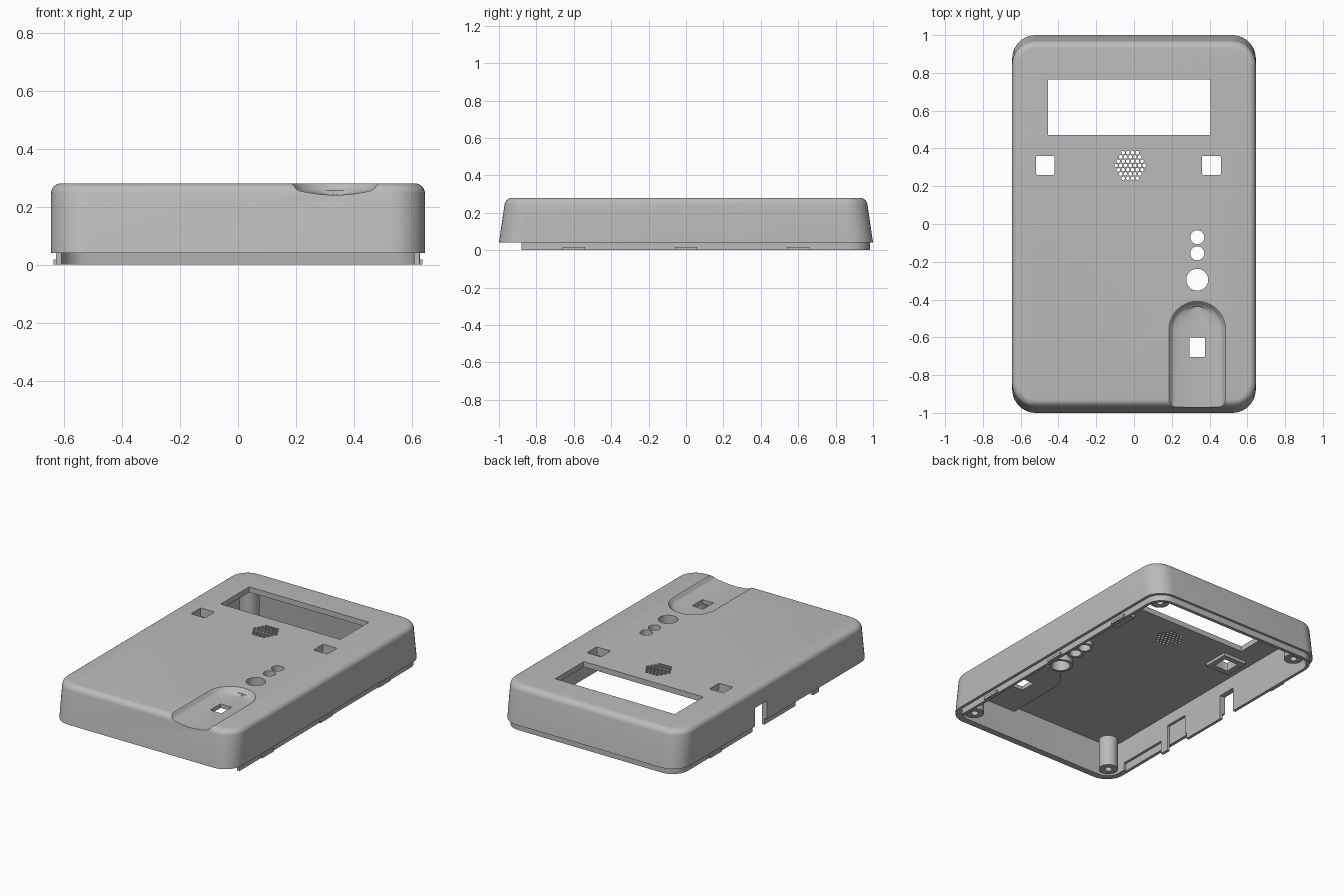
import bpy, bmesh, math
from mathutils import Matrix

cube = bpy.data.objects.get("Cube")
if cube:
    bpy.data.objects.remove(cube, do_unlink=True)

grey = bpy.data.materials.new("case grey")
grey.use_nodes = True
COLOR = (0.5, 0.5, 0.5, 1)
grey.diffuse_color = COLOR
grey.node_tree.nodes["Principled BSDF"].inputs["Base Color"].default_value = COLOR


def make(name, bm):
    bmesh.ops.recalc_face_normals(bm, faces=bm.faces)
    mesh = bpy.data.meshes.new(name)
    bm.to_mesh(mesh)
    bm.free()
    mesh.materials.append(grey)
    ob = bpy.data.objects.new(name, mesh)
    bpy.context.collection.objects.link(ob)
    return ob


def loft(name, rings, weld=False):
    """Skin a stack of equal-length point rings and cap both ends."""
    bm = bmesh.new()
    rows = [[bm.verts.new(p) for p in ring] for ring in rings]
    n = len(rows[0])
    for a, b in zip(rows, rows[1:]):
        for i in range(n):
            j = (i + 1) % n
            bm.faces.new((a[i], a[j], b[j], b[i]))
    bm.faces.new(rows[0])
    if weld:
        bmesh.ops.remove_doubles(bm, verts=bm.verts, dist=0.0001)
    else:
        bm.faces.new(rows[-1])
    return make(name, bm)


def rounded(hx, hy, r, z, steps=10):
    pts = []
    for k, (sx, sy) in enumerate(((1, 1), (-1, 1), (-1, -1), (1, -1))):
        for i in range(steps + 1):
            a = math.radians(90 * (k + i / steps))
            pts.append((sx * (hx - r) + r * math.cos(a),
                        sy * (hy - r) + r * math.sin(a), z))
    return pts


def box(x0, x1, y0, y1, z0, z1):
    bm = bmesh.new()
    m = Matrix.Translation(((x0 + x1) / 2, (y0 + y1) / 2, (z0 + z1) / 2))
    m = m @ Matrix.Diagonal((x1 - x0, y1 - y0, z1 - z0, 1))
    bmesh.ops.create_cube(bm, size=1, matrix=m)
    return make("box tool", bm)


def discs(centres, r, z0, z1, sides=32):
    bm = bmesh.new()
    for x, y in centres:
        bmesh.ops.create_cone(bm, cap_ends=True, segments=sides, radius1=r, radius2=r,
                              depth=z1 - z0,
                              matrix=Matrix.Translation((x, y, (z0 + z1) / 2)))
    return make("round tool", bm)


# Hollow case: outer skin, stepped lip and inner cavity in one loft
def skin(z, inset=0):
    return rounded(0.645 - inset, 1 - 0.035 * (z - 0.04) / 0.24 - inset, 0.125 - inset, z)


FILLET = 0.035
outer = []
for i in range(7):
    a = math.radians(90 - 15 * i)
    outer.append(skin(0.28 - FILLET * (1 - math.sin(a)), FILLET * (1 - math.cos(a))))
case = loft("case_shell", outer + [
    skin(0.04),
    rounded(0.627, 0.984, 0.11, 0.04), rounded(0.627, 0.984, 0.11, 0),
    rounded(0.608, 0.962, 0.09, 0), rounded(0.608, 0.932, 0.09, 0.245)])


def apply(tool, op):
    mod = case.modifiers.new(op, "BOOLEAN")
    mod.operation, mod.object, mod.solver = op, tool, "EXACT"
    bpy.context.view_layer.update()
    graph = bpy.context.evaluated_depsgraph_get()
    mesh = bpy.data.meshes.new_from_object(case.evaluated_get(graph))
    case.modifiers.clear()
    case.data = mesh
    bpy.data.objects.remove(tool, do_unlink=True)


def add(tool):
    apply(tool, "UNION")


def cut(tool):
    apply(tool, "DIFFERENCE")


# Finger groove outline: straight sides with a half-round inner end
GX, GY = 0.335, -0.56


def stadium(r, y_end, z, squeeze=1):
    arc = [(r * math.cos(math.pi * i / 24), GY + r * math.sin(math.pi * i / 24))
           for i in range(25)]
    pts = [(r, y_end)] + arc + [(-r, y_end)]
    return [(GX + x * squeeze, y, z) for x, y in pts]


# Lip is missing at the front and along part of the right wall
cut(box(-0.7, 0.7, -1.1, -0.88, -0.1, 0.04))
cut(box(-0.7, -0.55, -0.9, -0.47, -0.1, 0.04))
cut(box(-0.7, -0.55, -0.41, -0.23, -0.1, 0.04))

# Cable notch and inner wall pocket
cut(box(-0.7, -0.55, 0.09, 0.21, -0.1, 0.16))
cut(box(-0.625, -0.55, -0.41, -0.24, -0.1, 0.17))
cut(box(-0.625, -0.55, -0.82, -0.47, -0.1, 0.09))

# Snap clips on the lip
for x, y in ((1, -0.6), (1, 0), (1, 0.6), (-1, 0.6)):
    xs = sorted((x * 0.615, x * 0.636))
    add(box(*xs, y - 0.06, y + 0.06, 0.001, 0.018))

# Screw posts in the corners
posts = [(sx * 0.53, sy * 0.875) for sx in (-1, 1) for sy in (-1, 1)]
add(discs(posts, 0.058, 0.041, 0.262))
cut(discs(posts, 0.022, 0.0, 0.2, 20))

# Groove underside, button collars and indicator tubes
add(loft("groove underside", [stadium(0.17, -0.945, 0.215), stadium(0.17, -0.945, 0.262)]))
lamps = ((-0.07, 0.037, 0.215), (-0.155, 0.037, 0.215), (-0.295, 0.058, 0.19))
for y, r, z in lamps:
    add(discs([(GX, y)], r + 0.017, z, 0.261))
for x in (-0.47, 0.41):
    add(box(x - 0.085, x + 0.085, 0.225, 0.395, 0.225, 0.263))

# Finger groove with a gently dished floor
walls = [stadium(r, -1.1, z) for r, z in
         ((0.16, 0.3), (0.152, 0.281), (0.145, 0.276), (0.138, 0.266), (0.132, 0.259))]
floor = [stadium(0.125, -1.1, 0.24 + 0.015 * k * k, k) for k in (1, 0.8, 0.6, 0.4, 0.2, 0)]
cut(loft("groove tool", walls + floor, weld=True))

# Display window, button holes, sensor slot
cut(box(-0.455, 0.405, 0.472, 0.765, 0.1, 0.4))
for x in (-0.47, 0.41):
    hole = [[(x + px, 0.31 + py, z) for px, py, z in rounded(0.05, 0.05, 0.008, z, 3)]
            for z in (0.1, 0.4)]
    cut(loft("button tool", hole))
cut(box(GX - 0.04, GX + 0.04, -0.705, -0.6, 0.1, 0.4))

# Indicator holes
for y, r, z in lamps:
    cut(discs([(GX, y)], r, 0.1, 0.4))

# Speaker grille
grille = []
for row in range(-3, 4):
    for col in range(-4, 5):
        x, y = (col + 0.5 * (row % 2)) * 0.025, row * 0.0225
        if math.hypot(x, y) < 0.081:
            grille.append((x - 0.02, y + 0.31))
cut(discs(grille, 0.0098, 0.1, 0.4, 12))

# Smooth shading with crisp edges
bpy.ops.object.select_all(action="DESELECT")
case.select_set(True)
bpy.context.view_layer.objects.active = case
bpy.ops.object.shade_smooth_by_angle(angle=math.radians(30))
